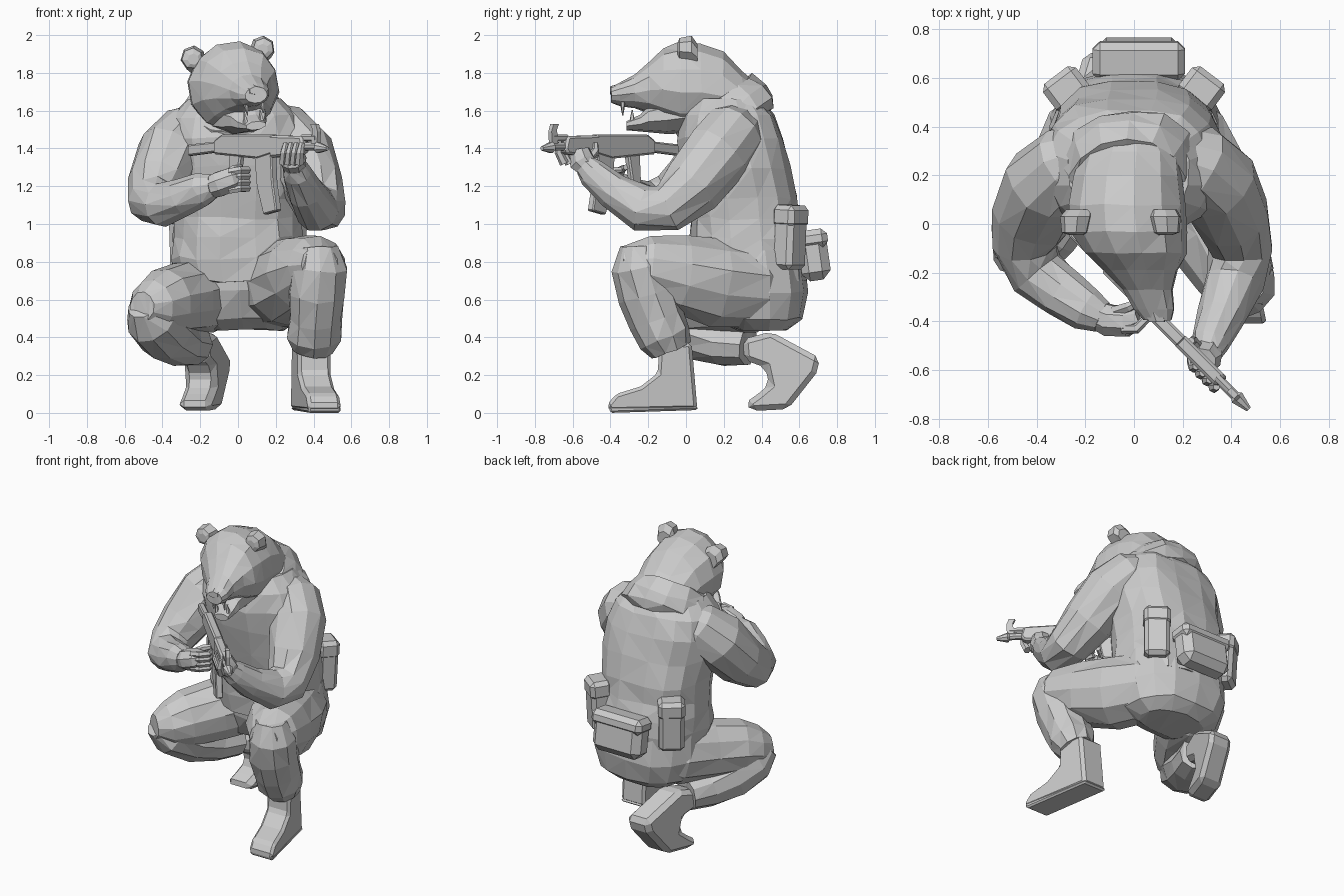
import bpy, bmesh, math, random
from mathutils import Vector, Matrix

random.seed(4)


def finish(name, bm, matrix=None, bevel=0.0):
    bmesh.ops.recalc_face_normals(bm, faces=bm.faces)
    me = bpy.data.meshes.new(name)
    if matrix:
        bm.transform(matrix)
    bm.to_mesh(me)
    bm.free()
    ob = bpy.data.objects.new(name, me)
    bpy.context.collection.objects.link(ob)
    if bevel:
        mod = ob.modifiers.new("bevel", "BEVEL")
        mod.width, mod.segments = bevel, 1
    return ob


def loft(name, rows, sides=10, axis=None, ref=(1, 0, 0), jitter=0.0, matrix=None, power=1.0):
    """Skin rings (x, y, z, ra[, rb]); rings follow the path unless axis is fixed; power < 1 squares them."""
    bm, rings = bmesh.new(), []
    pts = [Vector(r[:3]) for r in rows]
    a = Vector(ref)
    for i, r in enumerate(rows):
        t = Vector(axis) if axis else pts[min(i + 1, len(pts) - 1)] - pts[max(i - 1, 0)]
        t.normalize()
        a = (a - t * a.dot(t)).normalized()
        b = t.cross(a)
        ring = []
        for k in range(sides):
            w = 2 * math.pi * (k + 0.5) / sides
            c, s = (math.copysign(abs(v) ** power, v) for v in (math.cos(w), math.sin(w)))
            f = 1 + random.uniform(-jitter, jitter)
            slide = t * random.uniform(-jitter, jitter) * r[3]
            ring.append(bm.verts.new(pts[i] + slide + f * (a * r[3] * c + b * r[-1] * s)))
        rings.append(ring)
    for p, q in zip(rings, rings[1:]):
        for k in range(sides):
            n = (k + 1) % sides
            bm.faces.new((p[k], p[n], q[n], q[k]))
    bm.faces.new(rings[0])
    bm.faces.new(rings[-1])
    if jitter:
        bmesh.ops.triangulate(bm, faces=bm.faces)
    return finish(name, bm, matrix)


def prism(name, profile, width, matrix=None, bevel=0.0, shear=0.0, x0=0.0):
    """Extrude a (y, z) profile across x; shear turns it sideways along y."""
    bm = bmesh.new()
    sides = [[bm.verts.new((x0 + shear * (y - profile[0][0]) + s * width / 2, y, z)) for y, z in profile]
             for s in (-1, 1)]
    bm.faces.new(sides[0])
    bm.faces.new(sides[1])
    for k in range(len(profile)):
        n = (k + 1) % len(profile)
        bm.faces.new((sides[0][k], sides[0][n], sides[1][n], sides[1][k]))
    return finish(name, bm, matrix, bevel)


def box(name, loc, size, yaw=0.0, pitch=0.0, bevel=0.025):
    bm = bmesh.new()
    bmesh.ops.create_cube(bm, size=1, matrix=Matrix.Diagonal((*size, 1)))
    m = Matrix.Translation(loc) @ Matrix.Rotation(yaw, 4, 'Z') @ Matrix.Rotation(pitch, 4, 'X')
    return finish(name, bm, m, bevel)


Z = (0, 0, 1)

# Trunk: trousers seat and jacket
loft("trouser_seat", [(.03, .40, .44, .22, .14), (.02, .38, .5, .31, .235), (.01, .365, .64, .36, .285),
                      (0, .34, .85, .35, .285)], 14, Z, jitter=.03, power=.85)
loft("jacket_body", [(.01, .335, .7, .335, .3), (0, .33, .82, .35, .3), (0, .32, .93, .345, .3),
                     (0, .31, 1.03, .335, .29), (0, .3, 1.14, .345, .295), (0, .265, 1.3, .365, .295),
                     (-.01, .235, 1.45, .37, .285), (-.02, .225, 1.57, .335, .25), (-.02, .21, 1.66, .25, .19)],
     16, Z, jitter=.03, power=.8)

# Hood collar, tilted with the neck
loft("hood_collar", [(-.01, .235, 1.44, .27, .28), (-.01, .225, 1.5, .3, .305), (-.02, .2, 1.57, .285, .285),
                     (-.03, .15, 1.64, .25, .26)], 14, (0, -.6, .8), jitter=.04)

# Head: skull and muzzle in one skin, turned and rolled a little to one side
roll = (Matrix.Translation((-.03, 0, 1.73)) @ Matrix.Rotation(-.14, 4, 'Y')
        @ Matrix.Translation((.03, 0, -1.73)))
skull = [(.38, 1.6, .14, .14), (.3, 1.63, .2, .18), (.2, 1.7, .225, .215), (.08, 1.725, .24, .235),
         (-.03, 1.725, .24, .238), (-.12, 1.73, .21, .2), (-.19, 1.715, .155, .14),
         (-.27, 1.69, .105, .09), (-.35, 1.672, .085, .062), (-.395, 1.665, .06, .042)]


def turned(rows):
    return [(-.03 - .3 * min(y, 0), y, z, ra, rb) for y, z, ra, rb in rows]


loft("head", turned(skull), 12, (0, 1, 0), jitter=.02, matrix=roll)
loft("lower_jaw", turned([(.02, 1.58, .17, .1), (-.1, 1.56, .135, .09), (-.2, 1.545, .1, .07),
                          (-.24, 1.523, .08, .045), (-.315, 1.505, .055, .023)]), 8, (0, 1, 0), matrix=roll)
loft("nose", turned([(-.36, 1.695, .045, .03), (-.402, 1.69, .036, .022)]), 6, (0, 1, 0), matrix=roll)
for s, side in ((-1, "right"), (1, "left")):
    ex = -.03 + s * .175
    loft(side + "_ear", [(ex, .06, 1.875, .055, .055), (ex + s * .01, .03, 1.905, .067, .068),
                         (ex + s * .015, -.035, 1.905, .055, .055), (ex + s * .01, -.045, 1.9, .03, .03)],
         7, (0, 1, 0), matrix=roll)
    for jaw, y, z0, z1 in (("upper", -.335, 1.635, 1.565), ("lower", -.285, 1.52, 1.585)):
        tx = -.03 - .3 * y + s * .042
        loft(f"{side}_{jaw}_tooth", [(tx, y, z0, .016), (tx, y, z1, .003)], 5, matrix=roll)

# Sleeves
loft("right_sleeve", [(-.18, .28, 1.51, .13), (-.27, .25, 1.48, .165), (-.355, .17, 1.38, .18),
                      (-.42, .03, 1.22, .16), (-.45, -.09, 1.125, .135), (-.4, -.2, 1.1, .12),
                      (-.29, -.29, 1.14, .105), (-.19, -.355, 1.185, .09), (-.13, -.385, 1.2, .065)],
     11, jitter=.06)
loft("left_sleeve", [(.16, .28, 1.51, .13), (.25, .25, 1.48, .165), (.335, .17, 1.38, .18),
                     (.4, .03, 1.2, .16), (.435, -.1, 1.08, .135), (.415, -.23, 1.08, .12),
                     (.36, -.38, 1.17, .1), (.315, -.49, 1.27, .08), (.3, -.53, 1.31, .062)],
     11, jitter=.06)

# Trouser legs
loft("left_thigh", [(.1, .5, .66, .13), (.17, .36, .67, .215), (.26, .15, .69, .23), (.35, -.05, .735, .21),
                    (.42, -.22, .775, .165), (.435, -.34, .785, .1)], 11, jitter=.04)
loft("left_shin", [(.43, -.25, .88, .1), (.435, -.25, .77, .15), (.42, -.21, .63, .155), (.41, -.16, .5, .145),
                   (.405, -.11, .4, .145), (.4, -.08, .33, .11)], 10, jitter=.06)
loft("right_thigh", [(-.09, .5, .65, .13), (-.16, .36, .635, .205), (-.28, .15, .605, .19),
                     (-.39, -.02, .585, .175), (-.46, -.11, .56, .145), (-.51, -.18, .56, .08)], 11, jitter=.04)
loft("right_shin", [(-.5, -.15, .57, .09), (-.46, -.08, .5, .145), (-.38, .06, .42, .15),
                    (-.3, .2, .37, .125), (-.24, .33, .36, .11)], 10, jitter=.06)

# Boots: one flat on the ground, one up on its toes
prism("left_boot", [(.03, .37), (-.14, .36), (-.15, .21), (-.24, .14), (-.37, .1), (-.42, .04),
                    (-.4, .01), (.06, .02)], .175, bevel=.04, shear=-.2, x0=.37)
prism("left_boot_sole", [(.065, .035), (-.41, .035), (-.4, 0), (.06, .015)], .17, shear=-.2, x0=.365, bevel=.01)
prism("right_boot", [(.3, .39), (.45, .43), (.71, .29), (.69, .21), (.54, .02), (.35, .01), (.31, .05),
                     (.38, .1), (.44, .15), (.42, .24), (.31, .28)], .17, bevel=.035, shear=.3, x0=-.24)

# Belt pouches: two at the sides and a pack at the back
for s, side in ((-1, "right"), (1, "left")):
    box(side + "_pouch", (s * .275, .55, .93), (.16, .13, .34), -s * .65, -.05)
    box(side + "_pouch_flap", (s * .278, .555, 1.04), (.17, .14, .12), -s * .65, -.05)
box("back_pack", (.02, .675, .83), (.36, .16, .26), 0, .14, .045)
box("back_pack_flap", (.02, .67, .92), (.38, .16, .1), 0, .14, .03)

# Rifle: profiles along its own length, then turned across the chest
gun = Matrix.Translation((-.27, -.02, 0)) @ Matrix.Rotation(math.radians(-135), 4, 'Z')
prism("rifle_stock", [(.02, 1.42), (.27, 1.44), (.27, 1.385), (.18, 1.375), (.02, 1.36)], .04, gun, .008)
prism("rifle_receiver", [(.22, 1.44), (.28, 1.475), (.66, 1.475), (.66, 1.37), (.55, 1.345), (.22, 1.37)],
      .055, gun, .01)
prism("rifle_grip", [(.33, 1.37), (.42, 1.37), (.39, 1.22), (.32, 1.21)], .04, gun, .008)
prism("rifle_magazine", [(.52, 1.38), (.65, 1.38), (.66, 1.22), (.69, 1.07), (.59, 1.05), (.54, 1.2)],
      .045, gun, .006)
prism("rifle_handguard", [(.64, 1.47), (.88, 1.465), (.9, 1.4), (.88, 1.37), (.64, 1.35)], .06, gun, .012)
prism("rifle_front_sight", [(.94, 1.42), (.95, 1.5), (.935, 1.53), (.975, 1.53), (.99, 1.49), (.985, 1.42)],
      .025, gun)
loft("rifle_barrel", [(0, .85, 1.41, .022), (0, .97, 1.41, .022), (0, .98, 1.405, .032), (0, 1.05, 1.4, .012)],
     8, (0, 1, 0), matrix=gun)
loft("rifle_gas_tube", [(0, .86, 1.455, .018), (0, .97, 1.455, .018)], 6, (0, 1, 0), matrix=gun)

# Hands with fingers wrapped round the grip and the handguard
loft("right_hand", [(-.16, -.37, 1.19, .06), (-.1, -.395, 1.21, .07), (-.03, -.4, 1.235, .068),
                    (.02, -.385, 1.245, .045)], 8, jitter=.04)
loft("left_hand", [(.305, -.51, 1.29, .058), (.295, -.55, 1.33, .07), (.285, -.565, 1.39, .055)], 8, jitter=.04)
for i in range(4):
    z = 1.285 - i * .032
    loft(f"right_finger_{i}", [(-.05, -.43, z - .01, .022), (.01, -.43, z, .022), (.05, -.39, z, .02),
                               (.04, -.34, z, .015)], 6)
    d = i * .028
    loft(f"left_finger_{i}", [(.24 + d, -.56 - d, 1.32, .025), (.245 + d, -.59 - d, 1.38, .022),
                              (.255 + d, -.585 - d, 1.43, .015)], 6)
loft("right_thumb", [(-.08, -.36, 1.25, .025), (-.02, -.34, 1.29, .022), (.02, -.32, 1.3, .015)], 6)
loft("left_thumb", [(.27, -.52, 1.34, .026), (.24, -.48, 1.39, .022), (.235, -.48, 1.43, .015)], 6)
